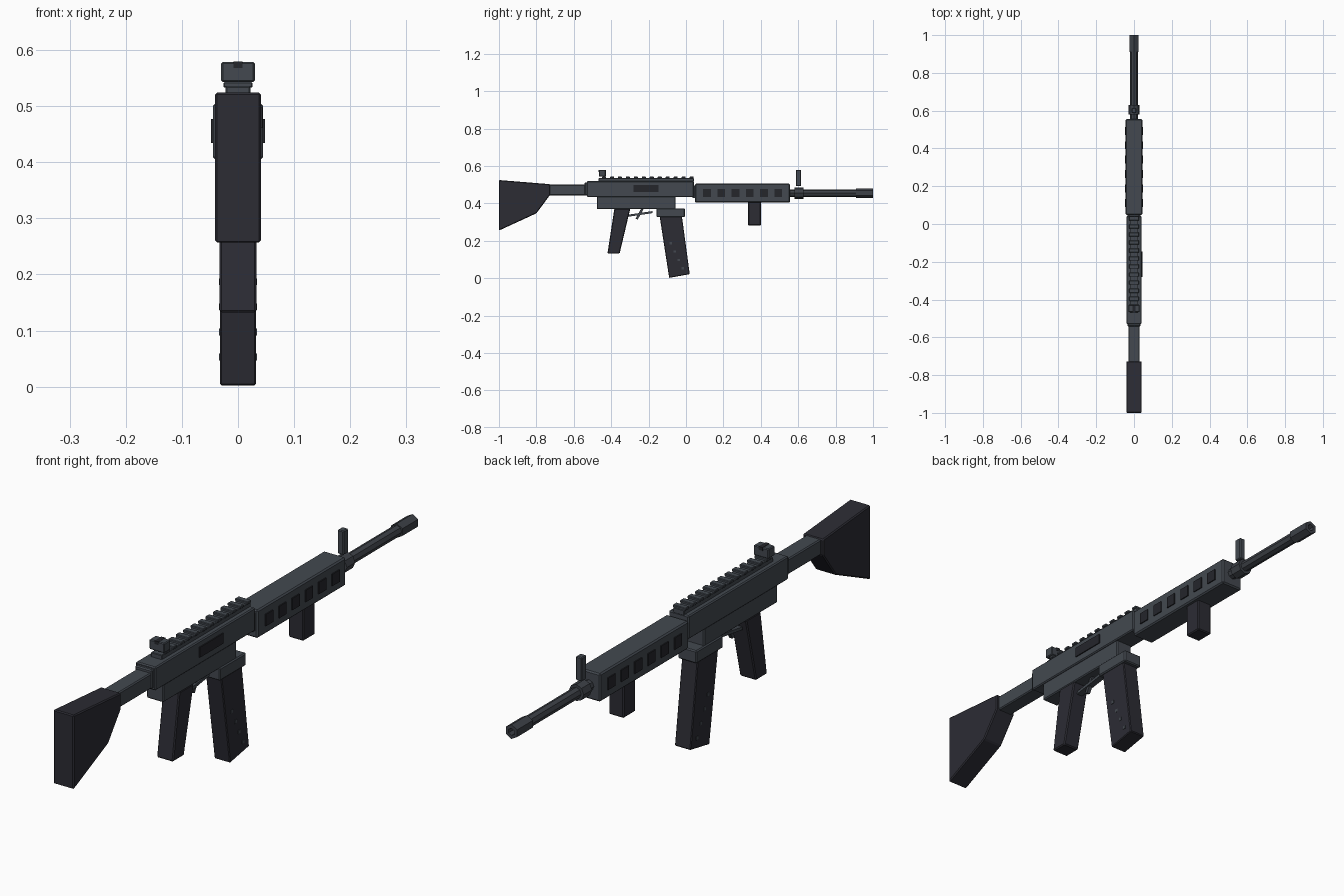
import bpy, bmesh, math
from mathutils import Vector

if "Cube" in bpy.data.objects:
    bpy.data.objects.remove(bpy.data.objects["Cube"])


def material(name, rgb):
    m = bpy.data.materials.new(name)
    m.diffuse_color = (*rgb, 1)
    m.use_nodes = True
    m.node_tree.nodes["Principled BSDF"].inputs["Base Color"].default_value = m.diffuse_color
    return m


METAL = material("grey_metal", (0.056, 0.066, 0.080))
STEEL = material("barrel_steel", (0.047, 0.053, 0.064))
POLYMER = material("dark_polymer", (0.025, 0.025, 0.034))
RECESS = material("dark_recess", (0.018, 0.019, 0.024))


def finish(name, bm, mat, bevel=0.0):
    bmesh.ops.recalc_face_normals(bm, faces=bm.faces[:])
    if bevel:
        bmesh.ops.bevel(bm, geom=bm.edges[:], offset=bevel, segments=1,
                        affect='EDGES', profile=0.5)
    me = bpy.data.meshes.new(name)
    bm.to_mesh(me)
    bm.free()
    me.materials.append(mat)
    ob = bpy.data.objects.new(name, me)
    bpy.context.collection.objects.link(ob)
    return ob


def slab(name, profile, half, mat, bevel=0.004, x=0.0):
    """Side profile of (y, z) points extruded across x."""
    bm = bmesh.new()
    face = bm.faces.new([bm.verts.new((x - half, y, z)) for y, z in profile])
    ext = bmesh.ops.extrude_face_region(bm, geom=[face])
    verts = [v for v in ext["geom"] if isinstance(v, bmesh.types.BMVert)]
    bmesh.ops.translate(bm, verts=verts, vec=(2 * half, 0, 0))
    return finish(name, bm, mat, bevel)


def box(name, y0, y1, z0, z1, half, mat, bevel=0.004, x=0.0):
    return slab(name, [(y0, z0), (y1, z0), (y1, z1), (y0, z1)], half, mat, bevel, x)


def tube(name, y0, y1, radius, sides, mat, bore=0.0):
    """Faceted cylinder along y, with an optional recessed muzzle hole."""
    rings = [(y0, radius), (y1, radius)]
    if bore:
        rings += [(y1, bore), (y1 - 0.03, bore)]
    bm = bmesh.new()
    loops = []
    for y, r in rings:
        loops.append([bm.verts.new((r * math.sin(2 * math.pi * i / sides), y,
                                    AXIS + r * math.cos(2 * math.pi * i / sides)))
                      for i in range(sides)])
    for a, b in zip(loops, loops[1:]):
        for i in range(sides):
            j = (i + 1) % sides
            bm.faces.new((a[i], a[j], b[j], b[i]))
    bm.faces.new(loops[0])
    bm.faces.new(loops[-1])
    return finish(name, bm, mat)


AXIS = 0.455

# Stock and its tube
slab("stock", [(-1, 0.255), (-0.80, 0.347), (-0.727, 0.445), (-0.727, 0.503), (-1, 0.525)],
     0.041, POLYMER)
box("stock_tube", -0.74, -0.53, 0.443, 0.50, 0.03, METAL)

# Receiver
box("upper_receiver", -0.53, 0.042, 0.434, 0.519, 0.04, METAL)
box("rear_collar", -0.542, -0.522, 0.443, 0.512, 0.034, METAL)
box("lower_receiver", -0.476, -0.055, 0.369, 0.438, 0.034, METAL)
box("magazine_well", -0.158, -0.006, 0.327, 0.373, 0.038, METAL)
box("receiver_joint", 0.035, 0.055, 0.43, 0.495, 0.034, METAL, 0)
box("ejection_port", -0.28, -0.146, 0.461, 0.498, 0.004, RECESS, 0, 0.04)

# Top rail with teeth
box("rail_base", -0.468, 0.042, 0.515, 0.535, 0.022, METAL, 0.002)
TEETH = 12
for i in range(TEETH):
    y = -0.438 + i * 0.0425
    box(f"rail_tooth_{i + 1}", y - 0.011, y + 0.011, 0.533, 0.543, 0.026, METAL, 0.002)

# Rear sight
box("rear_sight", -0.466, -0.429, 0.543, 0.579, 0.03, METAL, 0.003)
box("rear_sight_notch", -0.4675, -0.428, 0.568, 0.580, 0.008, RECESS, 0)

# Pistol grip, trigger and guard
slab("pistol_grip", [(-0.42, 0.132), (-0.355, 0.132), (-0.298, 0.372), (-0.383, 0.372)],
     0.033, POLYMER)
slab("trigger_guard", [(-0.315, 0.328), (-0.18, 0.348), (-0.18, 0.359), (-0.315, 0.339)],
     0.012, METAL, 0)
slab("trigger", [(-0.270, 0.318), (-0.258, 0.314), (-0.226, 0.372), (-0.240, 0.372)],
     0.007, STEEL, 0)

# Magazine with small studs down both sides
slab("magazine", [(-0.09, 0.002), (0.02, 0.022), (-0.022, 0.332), (-0.141, 0.332)],
     0.032, POLYMER, 0.003)
for side in (-1, 1):
    for i in range(4):
        y, z = -0.082 + i * 0.0217, 0.187 - i * 0.0447
        box(f"magazine_stud_{i + 1}_{'left' if side < 0 else 'right'}",
            y - 0.006, y + 0.006, z - 0.006, z + 0.006, 0.0025, METAL, 0, side * 0.031)

# Handguard with six slots on each side
box("handguard", 0.048, 0.556, 0.404, 0.506, 0.0445, METAL, 0.005)
for side in (-1, 1):
    for i in range(6):
        y = 0.112 + i * 0.0762
        box(f"handguard_slot_{i + 1}_{'left' if side < 0 else 'right'}",
            y - 0.021, y + 0.021, 0.434, 0.477, 0.004, RECESS, 0, side * 0.0445)

# Foregrip
box("foregrip", 0.332, 0.40, 0.282, 0.41, 0.03, POLYMER)

# Barrel, gas block, front sight and muzzle
tube("barrel", 0.54, 0.93, 0.02, 8, STEEL)
tube("gas_block", 0.581, 0.629, 0.03, 8, STEEL)
box("front_sight", 0.587, 0.615, 0.492, 0.579, 0.012, METAL, 0.003)
tube("muzzle", 0.91, 1.0, 0.026, 6, STEEL, 0.013)
